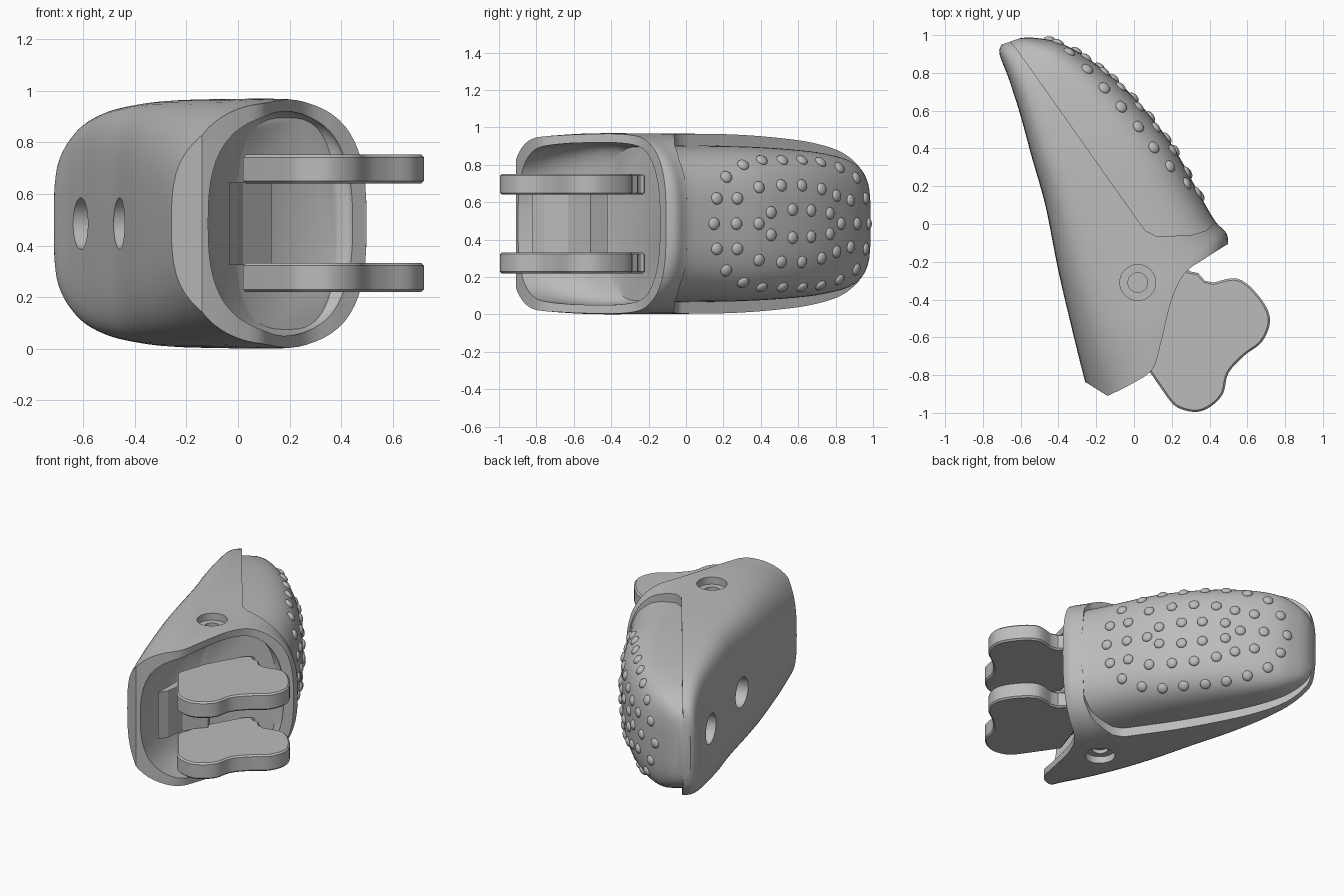
import bpy, bmesh, math
from mathutils import Vector, Matrix
from mathutils.bvhtree import BVHTree

if "Cube" in bpy.data.objects:
    bpy.data.objects.remove(bpy.data.objects["Cube"], do_unlink=True)

MID = 0.485  # height of the horizontal symmetry plane

grey = bpy.data.materials.new("plain grey")
grey.use_nodes = True
grey.diffuse_color = (0.5, 0.5, 0.5, 1)
grey.node_tree.nodes["Principled BSDF"].inputs["Base Color"].default_value = (0.5, 0.5, 0.5, 1)


def finish(bm, name):
    bmesh.ops.recalc_face_normals(bm, faces=bm.faces)
    mesh = bpy.data.meshes.new(name)
    bm.to_mesh(mesh)
    bm.free()
    mesh.materials.append(grey)
    ob = bpy.data.objects.new(name, mesh)
    bpy.context.collection.objects.link(ob)
    return ob


def spline(points, steps):
    """Smooth curve through tuples of any length."""
    pts = [Vector(p) for p in points]
    out = []
    for i in range(len(pts) - 1):
        a, b, c, d = (pts[max(0, min(len(pts) - 1, i + k))] for k in (-1, 0, 1, 2))
        for s in range(steps):
            t = s / steps
            out.append(0.5 * (2 * b + (c - a) * t + (2 * a - 5 * b + 4 * c - d) * t * t
                              + (3 * b - a - 3 * c + d) * t ** 3))
    return out + [pts[-1]]


def loft(name, stations, front_power, height=1.0, count=64):
    """Skin rounded sections; a station is back x, y, front x, y, half height, back squareness."""
    bm = bmesh.new()
    rings = []
    flat = [spline([s[i:i + 2] for s in stations], 5) for i in (0, 2, 4)]
    for back, front, size in zip(*flat):
        ring = []
        for k in range(count):
            a = math.tau * k / count
            power = front_power if math.cos(a) > 0 else size.y
            u, v = (math.copysign(abs(f(a)) ** (2 / power), f(a)) for f in (math.cos, math.sin))
            p = back.lerp(front, (1 + u) / 2)
            ring.append(bm.verts.new((p.x, p.y, MID + v * size.x * height)))
        rings.append(ring)
    for r, q in zip(rings, rings[1:]):
        for k in range(count):
            j = (k + 1) % count
            bm.faces.new((r[k], r[j], q[j], q[k]))
    bm.faces.new(rings[0])
    bm.faces.new(rings[-1])
    return finish(bm, name)


def prism(name, outline, low, high):
    bm = bmesh.new()
    face = bm.faces.new([bm.verts.new((p[0], p[1], low)) for p in outline])
    top = bmesh.ops.extrude_face_region(bm, geom=[face])["geom"]
    bmesh.ops.translate(bm, vec=(0, 0, high - low),
                        verts=[v for v in top if isinstance(v, bmesh.types.BMVert)])
    return finish(bm, name)


def rod(centre, direction, radius, depth):
    bm = bmesh.new()
    turn = Vector(direction).to_track_quat("Z", "Y").to_matrix().to_4x4()
    bmesh.ops.create_cone(bm, cap_ends=True, segments=40, radius1=radius, radius2=radius,
                          depth=depth, matrix=Matrix.Translation(centre) @ turn)
    return finish(bm, "cutter")


def apply_all(ob):
    dg = bpy.context.evaluated_depsgraph_get()
    mesh = bpy.data.meshes.new_from_object(ob.evaluated_get(dg))
    ob.modifiers.clear()
    ob.data = mesh


def combine(ob, cutter, operation="DIFFERENCE"):
    mod = ob.modifiers.new("cut", "BOOLEAN")
    mod.object, mod.operation, mod.solver = cutter, operation, "EXACT"
    apply_all(ob)
    bpy.data.objects.remove(cutter, do_unlink=True)


def smooth(ob, angle=35):
    bpy.ops.object.select_all(action="DESELECT")
    ob.select_set(True)
    bpy.context.view_layer.objects.active = ob
    bpy.ops.object.shade_smooth_by_angle(angle=math.radians(angle))


# Fingertip envelope shared by shell and pad
body = [(-.15, -1.25, .53, -.36, .46, 2.4), (-.21, -1, .5, -.16, .478, 2.5),
        (-.26, -.83, .492, -.055, .484, 2.8), (-.33, -.55, .43, .015, .484, 3.4),
        (-.4, -.25, .345, .16, .482, 4), (-.47, .1, .2, .42, .477, 4.6),
        (-.54, .35, 0, .67, .46, 5), (-.6, .57, -.2, .845, .433, 5),
        (-.66, .76, -.38, .955, .382, 4.6), (-.712, .9, -.52, .985, .29, 3.6),
        (-.7, .95, -.6, .985, .19, 3)]
pad_area = [(-.65, 1.4), (-.65, .96), (-.62, .925), (.02, .02), (.06, -.035), (.12, -.065),
            (.3, -.06), (.38, -.035), (.425, .005), (.46, 0), (.52, -.05), (.9, .3), (.2, 1.4)]

# Shell: envelope minus pad seat, wavy mouth, cavity and screw holes
shell = loft("shell", body, 2.8)
combine(shell, prism("cutter", pad_area, -1, 2))
wave = spline([(-.14, -.91), (0, -.84), (.1, -.765), (.145, -.62), (.2, -.4), (.27, -.26),
               (.38, -.18), (.49, -.11)], 5)
combine(shell, prism("cutter", [(-.5, -.67), (-.26, -.835)] + wave
                     + [(1, .1), (1, -2), (-.5, -2)], -1, 2))
cavity = [(-.08, -1.08, .6, -.3, .425, 2.5), (-.125, -.82, .455, -.15, .435, 2.7),
          (-.1, -.6, .425, -.125, .43, 3), (0, -.4, .38, -.125, .41, 3)]
combine(shell, loft("cutter", cavity, 2.8))
for side in (-1, 1):
    combine(shell, rod((.02, -.31, MID + side * .535), (0, 0, 1), .095, .2))
    combine(shell, rod((.02, -.31, MID + side * .5), (0, 0, 1), .052, .18))
for x, y in ((-.61, .6), (-.46, .05)):
    combine(shell, rod((x, y, MID), (.95, .28, 0), .1, .24))
smooth(shell)

# Soft grip pad, slightly lower than the shell around it
pad = loft("grip_pad", body, 3.0, height=.87)
combine(pad, prism("cutter", [(x - .005, y - .005) for x, y in pad_area], -1, 2), "INTERSECT")
smooth(pad)

# Grip bumps in mirrored rows, dropped onto the pad surface
centre_row = [.15, .27, .39, .83, .915, .975]
side_rows = [(.455, .06), (.57, .075), (.67, .07), (.77, .055),
             (.165, .135), (.275, .135), (.39, .195), (.51, .205), (.62, .205), (.725, .185),
             (.805, .15), (.88, .125), (.96, .135),
             (.215, .25), (.305, .315), (.405, .34), (.515, .34), (.62, .34), (.72, .33),
             (.82, .3), (.91, .245)]
spots = [(y, 0) for y in centre_row] + [(y, s * h) for y, h in side_rows for s in (-1, 1)]
tree = BVHTree.FromPolygons([v.co for v in pad.data.vertices],
                            [p.vertices[:] for p in pad.data.polygons])
bm = bmesh.new()
for y, h in spots:
    hit, normal, _, _ = tree.ray_cast(Vector((2, y, MID + h)), Vector((-1, 0, 0)))
    if hit:
        place = Matrix.Translation(hit) @ normal.to_track_quat("Z", "Y").to_matrix().to_4x4()
        bmesh.ops.create_uvsphere(bm, u_segments=16, v_segments=10, radius=.033,
                                  matrix=place @ Matrix.Diagonal((1, 1, .55, 1)))
smooth(finish(bm, "grip_bumps"), 60)

# Pair of lobed hinge plates joined by a web
lobes = spline([(.42, -.31), (.55, -.29), (.66, -.38), (.72, -.5), (.68, -.62), (.58, -.7),
                (.5, -.79), (.47, -.9), (.4, -.97), (.32, -.995), (.22, -.965), (.15, -.88)], 6)
plate = [(.02, -.69), (.09, -.48), (.22, -.26), (.28, -.215), (.29, -.25), (.34, -.26), (.375, -.3)]
for name, low in (("lower_hinge_plate", .22), ("upper_hinge_plate", .64)):
    ob = prism(name, lobes + [Vector(p) for p in plate], low, low + .112)
    bevel = ob.modifiers.new("edge", "BEVEL")
    bevel.width, bevel.segments, bevel.angle_limit = .01, 1, math.radians(60)
    apply_all(ob)
    smooth(ob, 30)
prism("hinge_web", [(-.035, -.82), (0, -.76), (.02, -.63), (.13, -.51), (.08, -.42),
                    (-.035, -.5)], .325, .645)
